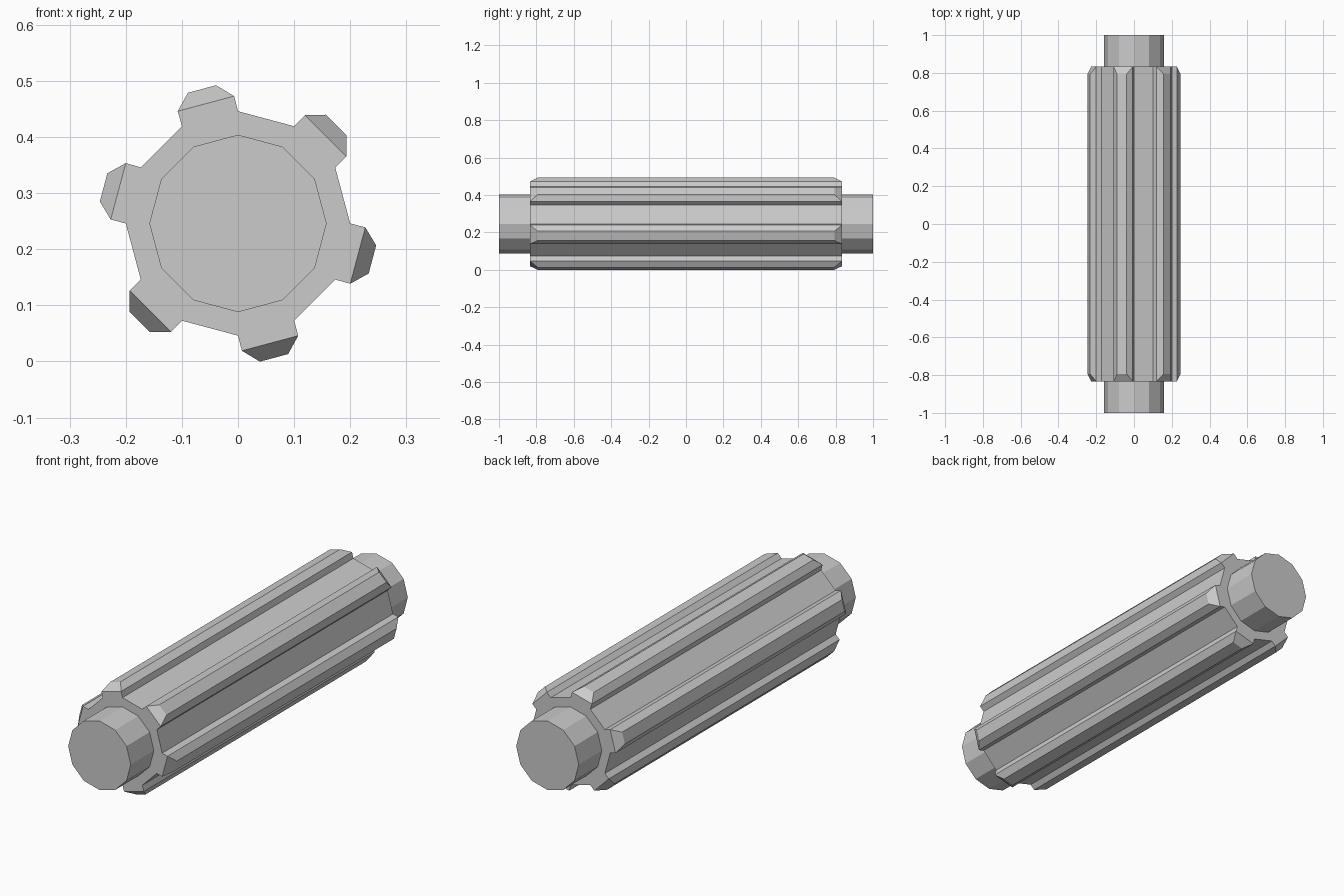
import bpy, bmesh
from math import sin, cos, radians

if "Cube" in bpy.data.objects:
    bpy.data.objects.remove(bpy.data.objects["Cube"])

CZ = 0.246          # axis height
R_SHAFT, R_CORE = 0.158, 0.2
END, DRUM, INSET = 1.0, 0.833, 0.793

bm = bmesh.new()


def ring(r, y):
    return [bm.verts.new((r * cos(radians(30 * k)), y, CZ + r * sin(radians(30 * k))))
            for k in range(12)]


def bridge(a, b, segments=range(12)):
    for k in segments:
        j = (k + 1) % 12
        bm.faces.new((a[k], a[j], b[j], b[k]))


# Stepped twelve-sided roller: shaft end, shoulder, core, shoulder, shaft end
s0, s1 = ring(R_SHAFT, -END), ring(R_SHAFT, -DRUM)
c0, c1 = ring(R_CORE, -DRUM), ring(R_CORE, DRUM)
s2, s3 = ring(R_SHAFT, DRUM), ring(R_SHAFT, END)
bm.faces.new(s0)
bridge(s0, s1)
bridge(s1, c0)
bridge(c0, c1, range(0, 12, 2))
bridge(c1, s2)
bridge(s2, s3)
bm.faces.new(s3)

# Six chamfered ribs on every second side of the core
for k in range(1, 12, 2):
    a = radians(30 * k + 15)

    def vert(u, t, y):
        return bm.verts.new((u * cos(a) - t * sin(a), y, CZ + u * sin(a) + t * cos(a)))

    j = (k + 1) % 12
    strips = []
    for base, sign in ((c0, -1), (c1, 1)):
        low = [vert(0.221, t, sign * DRUM) for t in (-0.052, 0.052)]
        top = [vert(0.248, t, sign * INSET) for t in (-0.026, 0.026)]
        bm.faces.new((base[k], base[j], low[1], low[0]))
        bm.faces.new((low[0], low[1], top[1], top[0]))
        strips.append([base[k], low[0], top[0], top[1], low[1], base[j]])
    p, q = strips
    for i in range(5):
        bm.faces.new((p[i], p[i + 1], q[i + 1], q[i]))

bmesh.ops.recalc_face_normals(bm, faces=bm.faces[:])
mesh = bpy.data.meshes.new("ribbed_roller")
bm.to_mesh(mesh)
bm.free()
bpy.context.collection.objects.link(bpy.data.objects.new("ribbed_roller", mesh))
